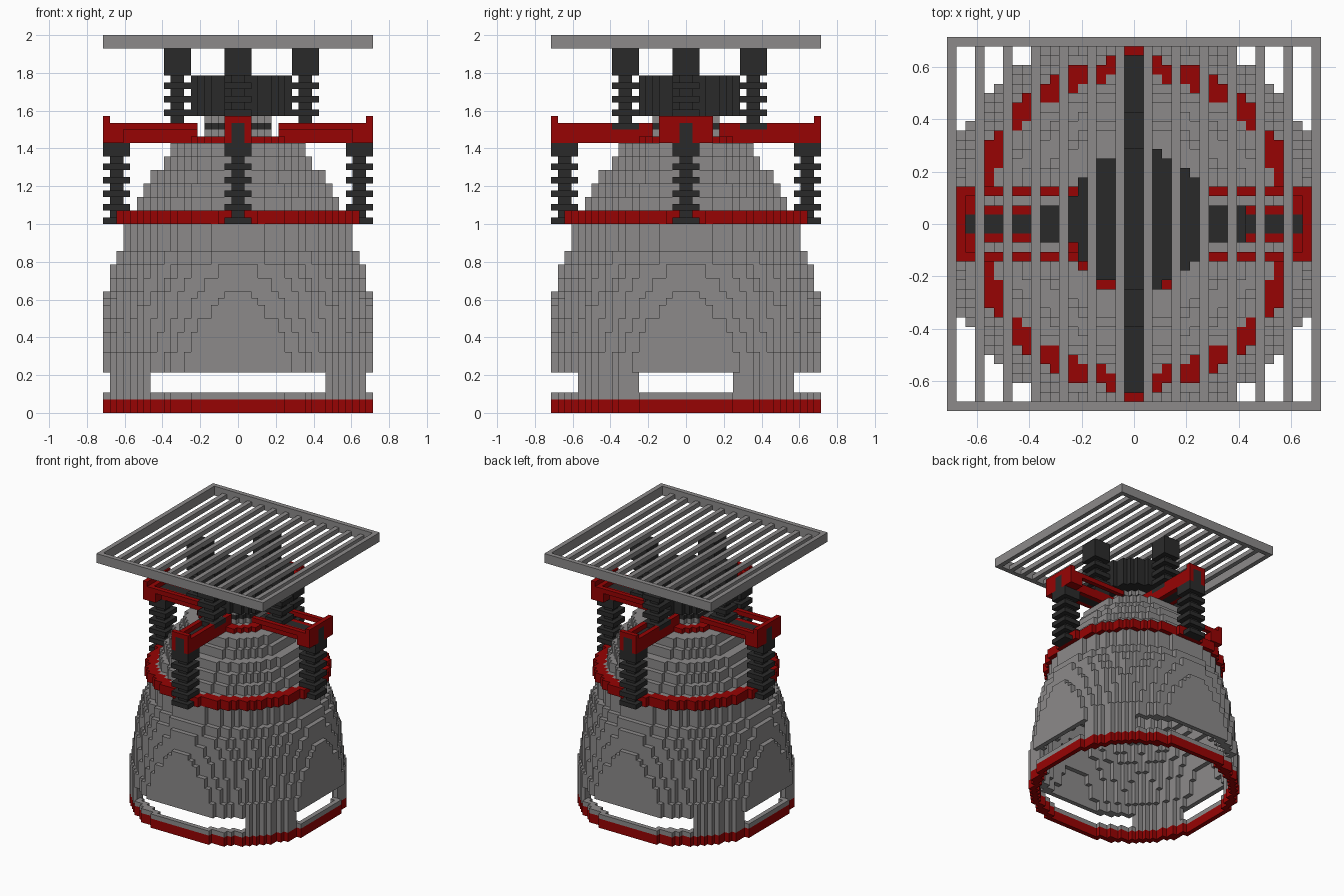
import bpy, bmesh, math
from mathutils import Vector

U = 1 / 28  # edge length of one cube

cube = bpy.data.objects.get("Cube")
if cube:
    bpy.data.objects.remove(cube, do_unlink=True)


def material(name, rgb):
    m = bpy.data.materials.new(name)
    m.use_nodes = True
    m.diffuse_color = (*rgb, 1)
    m.node_tree.nodes["Principled BSDF"].inputs["Base Color"].default_value = (*rgb, 1)
    return m


GREY = material("steel grey", (0.262, 0.255, 0.255))
RED = material("dark red", (0.31, 0.001, 0.001))
DARK = material("charcoal", (0.023, 0.023, 0.023))

DIRS = [Vector(d) for d in ((1, 0, 0), (-1, 0, 0), (0, 1, 0), (0, -1, 0), (0, 0, 1), (0, 0, -1))]


def build(name, cells, mat):
    """Skin a set of grid cells, keeping only the exposed faces."""
    bm = bmesh.new()
    verts = {}
    for c in cells:
        mid = Vector(c) + Vector((0.5, 0.5, 0.5))
        for d in DIRS:
            if tuple(int(a + b) for a, b in zip(c, d)) in cells:
                continue
            u = Vector((d.y, d.z, d.x))
            w = d.cross(u)
            ring = []
            for a, b in ((-1, -1), (1, -1), (1, 1), (-1, 1)):
                p = mid + (d + a * u + b * w) / 2
                key = tuple(round(v) for v in p)
                if key not in verts:
                    verts[key] = bm.verts.new(Vector(key) * U)
                ring.append(verts[key])
            bm.faces.new(ring)
    me = bpy.data.meshes.new(name)
    bm.to_mesh(me)
    bm.free()
    me.materials.append(mat)
    ob = bpy.data.objects.new(name, me)
    bpy.context.collection.objects.link(ob)
    return ob


def box(x0, x1, y0, y1, z0, z1):
    return {(x, y, z) for x in range(x0, x1) for y in range(y0, y1) for z in range(z0, z1)}


def disc(outer, inner, z0, z1, shift=0.0, flat=0.0):
    """Round layer with its four flat sides widened to the given half width."""
    out = set()
    for x, y, z in box(-20, 20, -20, 20, z0, z1):
        px, py = abs(x + 0.5 - shift), abs(y + 0.5 - shift)
        r = math.hypot(px, py)
        hollow = r < inner and max(px, py) < 19
        if (r < outer or min(px, py) < flat) and not hollow:
            out.add((x, y, z))
    return out


def spin(cells):
    """Swap the x and y axes."""
    return {(y, x, z) for x, y, z in cells}


def mirror(cells):
    """Add the copy on the other side of x and y."""
    return cells | {(-1 - x, -1 - y, z) for x, y, z in cells}


def spring(cx, z0, z1, block):
    """Narrow core with wide plates on every other layer and a solid top block."""
    cells = box(cx - 1, cx + 1, -1, 1, z0, z1)
    for z in range(z0, z1):
        if z >= block or (z - z0) % 2 == 0:
            cells |= box(cx - 2, cx + 2, -2, 2, z, z + 1)
    return cells


# Bell: top of layer, radius, half width of the flat sides
PROFILE = ((6, 20.85, 0), (9, 20.85, 8), (12, 20.4, 7), (14, 20.1, 6), (16, 19.9, 4),
           (17, 19.7, 3), (18, 19.6, 1), (20, 19.1, 0), (22, 18.7, 0), (24, 18.0, 0),
           (28, 17.1, 0), (30, 15.85, 0), (32, 15.1, 0), (34, 14.1, 0), (36, 13.1, 0),
           (38, 11.3, 0), (40, 10.2, 0))


def layer(z):
    return next((r, f) for top, r, f in PROFILE if z < top)


bell = set()
for z in range(2, 40):
    outer, flat = layer(z)
    bell |= disc(outer, layer(z + 1)[0] - 1.4 if z < 39 else 0, z, z + 1, flat=flat)

# Openings above the base: wide front and back, narrow on the sides
windows = box(-13, 13, -20, 20, 3, 6) | box(-20, 20, -7, 7, 3, 6)
build("bell", bell - windows, GREY)

# Red bands
build("base_band", disc(20.85, 19.4, 0, 2), RED)
build("middle_band", disc(17.8, 15.85, 28, 30), RED)
build("collar", disc(7.5, 6, 40, 41), RED)

# Neck and offset drum
neck = disc(6, 0, 40, 41) | disc(5.3, 0, 41, 44)
slot = {c for c in neck if c[2] == 42 and math.hypot(c[0] + 0.5, c[1] + 0.5) > 4}
build("neck", neck - slot, GREY)
build("neck_slot", slot, DARK)
build("drum", disc(7.4, 0, 44, 50, shift=0.5), DARK)

# Springs, each shared by the x and y arms
SPRINGS = {"near_lower": spring(-18, 28, 40, 38), "far_lower": spring(18, 28, 40, 38),
           "near_upper": spring(-9, 42, 54, 50), "far_upper": spring(10, 42, 54, 50)}
for label, cells in SPRINGS.items():
    build("side_" + label + "_spring", cells, DARK)
    build("front_back_" + label + "_spring", spin(cells), DARK)

# Arms: wide open frames along x, narrow ones along y
wide = box(6, 20, 3, 4, 42, 43) | box(6, 20, 1, 2, 40, 42) | box(19, 20, 0, 4, 40, 44)
wide |= box(17, 19, 1, 4, 40, 42) | box(18, 19, 0, 4, 42, 43)
wide |= {(x, -1 - y, z) for x, y, z in wide}
narrow = box(5, 20, -2, -1, 40, 43) | box(5, 20, 1, 2, 40, 43)
narrow |= box(19, 20, -2, 2, 40, 44) | box(18, 19, -2, 2, 42, 43)
core = mirror(box(6, 20, -1, 1, 40, 42) | box(19, 20, -1, 1, 42, 43))
taken = core.union(*SPRINGS.values())
build("side_arms", mirror(wide) - taken, RED)
build("front_back_arms", spin(mirror(narrow) - taken), RED)
build("side_arm_cores", core, DARK)
build("front_back_arm_cores", spin(core), DARK)

# Top grate
frame = box(-20, 20, -20, 20, 54, 56) - box(-19, 19, -19, 19, 54, 56)
for x in range(1, 17, 3):
    for sx in (x, -1 - x):
        frame |= box(sx, sx + 1, -19, 19, 54, 55)
build("top_grate", frame, GREY)
